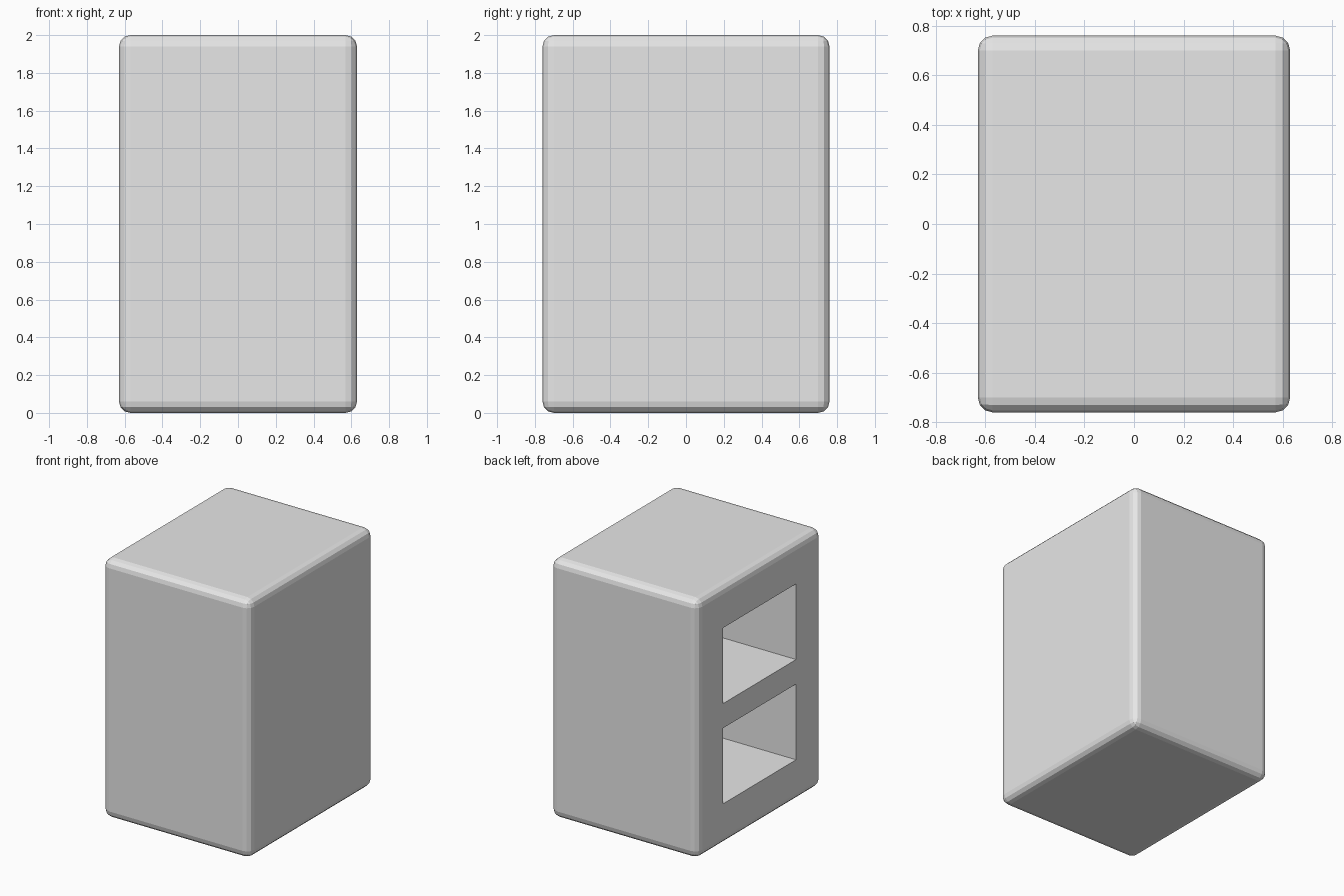
import bpy
import bmesh

default_cube = bpy.data.objects.get("Cube")
if default_cube:
    bpy.data.objects.remove(default_cube, do_unlink=True)

WIDTH, DEPTH, HEIGHT = 1.26, 1.52, 2.0
EDGE_RADIUS = 0.06
OPENING_HALF_WIDTH = 0.445
OPENING_HEIGHT = 0.585
OPENING_FLOORS = (0.32, 1.095)
BACK_WALL = 0.32

# Single grey finish
grey = bpy.data.materials.new("plain_grey")
grey.use_nodes = True
colour = (0.8, 0.8, 0.8, 1.0)
grey.diffuse_color = colour
grey.node_tree.nodes["Principled BSDF"].inputs["Base Color"].default_value = colour


def make_box(name, low, high, bevel=0.0):
    """Axis-aligned box between two corners, optionally with rounded edges."""
    bm = bmesh.new()
    bmesh.ops.create_cube(bm, size=1.0)
    for v in bm.verts:
        v.co = [lo + (c + 0.5) * (hi - lo) for c, lo, hi in zip(v.co, low, high)]
    if bevel:
        bmesh.ops.bevel(bm, geom=bm.edges[:], offset=bevel, segments=3,
                        profile=0.5, affect='EDGES')
    mesh = bpy.data.meshes.new(name)
    bm.to_mesh(mesh)
    bm.free()
    mesh.materials.append(grey)
    obj = bpy.data.objects.new(name, mesh)
    bpy.context.collection.objects.link(obj)
    return obj


# Rounded cabinet body
body = make_box("cabinet_body", (-WIDTH / 2, -DEPTH / 2, 0),
                (WIDTH / 2, DEPTH / 2, HEIGHT), EDGE_RADIUS)

# Two stacked compartments opening on the -x side
for floor in OPENING_FLOORS:
    cutter = make_box("compartment_cutter",
                      (-WIDTH, -OPENING_HALF_WIDTH, floor),
                      (WIDTH / 2 - BACK_WALL, OPENING_HALF_WIDTH, floor + OPENING_HEIGHT))
    cutter.hide_render = True
    cut = body.modifiers.new("compartment", 'BOOLEAN')
    cut.operation = 'DIFFERENCE'
    cut.solver = 'EXACT'
    cut.object = cutter
    bpy.context.view_layer.objects.active = body
    bpy.ops.object.modifier_apply(modifier=cut.name)
    bpy.data.objects.remove(cutter, do_unlink=True)
